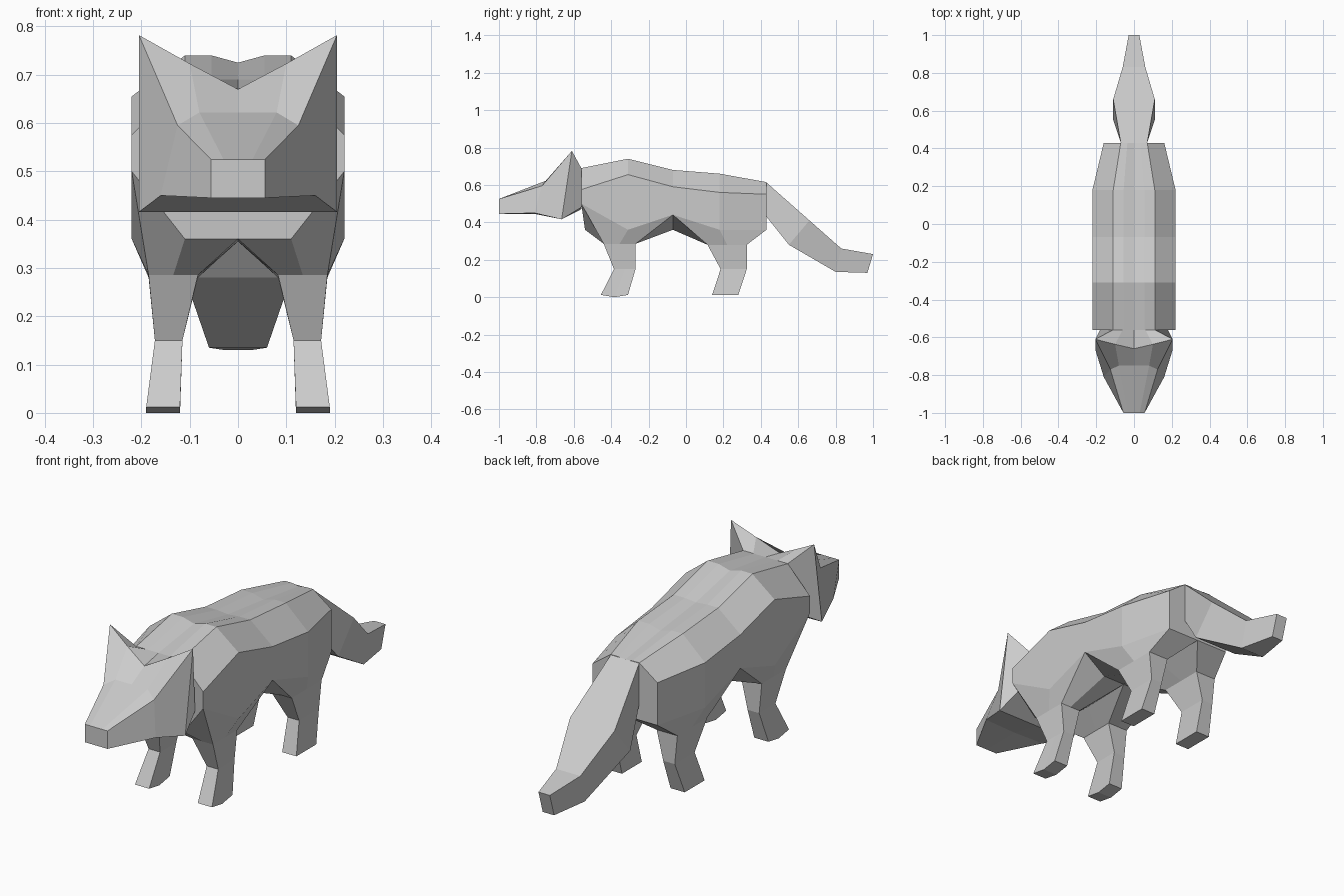
import bpy, bmesh

if "Cube" in bpy.data.objects:
    bpy.data.objects.remove(bpy.data.objects["Cube"])

grey = bpy.data.materials.new("plain grey")
grey.diffuse_color = (0.6, 0.6, 0.6, 1)
grey.use_nodes = True
grey.node_tree.nodes["Principled BSDF"].inputs["Base Color"].default_value = grey.diffuse_color


def loft(bm, rings, closed=False):
    """Skin consecutive rings of points; return the vertex rings."""
    vr = [[bm.verts.new(p) for p in r] for r in rings]
    for a, b in zip(vr, vr[1:]):
        n = len(a)
        for i in range(n if closed else n - 1):
            j = (i + 1) % n
            bm.faces.new((a[i], a[j], b[j], b[i]))
    return vr


def finish(bm, name):
    """Mirror the half across x, weld the seam and make a flat-shaded object."""
    bmesh.ops.remove_doubles(bm, verts=bm.verts, dist=0.0005)
    dup = bmesh.ops.duplicate(bm, geom=bm.verts[:] + bm.edges[:] + bm.faces[:])
    for v in [g for g in dup["geom"] if isinstance(g, bmesh.types.BMVert)]:
        v.co.x *= -1
    bmesh.ops.remove_doubles(bm, verts=bm.verts, dist=0.0005)
    bmesh.ops.dissolve_degenerate(bm, edges=bm.edges, dist=0.0005)
    bmesh.ops.recalc_face_normals(bm, faces=bm.faces)
    me = bpy.data.meshes.new(name)
    bm.to_mesh(me)
    bm.free()
    me.materials.append(grey)
    ob = bpy.data.objects.new(name, me)
    bpy.context.collection.objects.link(ob)
    return ob


# Torso: y, centre z, ridge z, side z, lower z, ridge x, side x
bm = bmesh.new()
sections = [(-.56, .69, .69, .575, .50, .11, .22),
            (-.31, .725, .74, .655, .36, .11, .22),
            (-.07, .675, .68, .59, .44, .11, .22),
            (.18, .645, .66, .56, .36, .11, .22),
            (.43, .61, .615, .55, .36, .07, .16)]
half = [[(0, y, zc), (rx * .5, y, zr), (rx, y, zr), (sx, y, zs), (sx, y, zl)]
        for y, zc, zr, zs, zl, rx, sx in sections]
loft(bm, half)

# Chest and rump caps
chest = [(.11, -.54, .36), (0, -.54, .36)]
waist = [(.11, -.07, .36), (0, -.07, .36)]
rump = [(.09, .43, .36), (0, .43, .36)]
for end, low in ((half[0], chest), (half[-1], rump)):
    bm.faces.new([bm.verts.new(p) for p in end + low])


# Legs grow out of the open underside
def leg_ring(y0, y1, xi, xo, z, zm=None):
    xm, ym = (xi + xo) / 2, (y0 + y1) / 2
    zm = z if zm is None else zm
    return [(xo, y0, z), (xm, y0, z), (xi, y0, z), (xi, ym, zm),
            (xi, y1, z), (xm, y1, z), (xo, y1, z), (xo, ym, zm)]


def leg(i, front, back, rings):
    """Leg below torso sections i to i+2."""
    a, b, c = (half[k][-1] for k in (i, i + 1, i + 2))
    top = [a, *front, (0, b[1], .355), *reversed(back), c, b]
    foot = loft(bm, [top] + rings, True)[-1]
    bm.faces.new((foot[0], foot[1], foot[2], foot[3], foot[7]))
    bm.faces.new((foot[7], foot[3], foot[4], foot[5], foot[6]))


leg(0, chest, waist, [leg_ring(-.44, -.27, .083, .185, .285),
                      leg_ring(-.385, -.27, .115, .172, .15),
                      leg_ring(-.455, -.31, .12, .19, .012, 0)])
leg(2, waist, rump, [leg_ring(.115, .325, .083, .185, .28),
                     leg_ring(.185, .325, .115, .172, .15),
                     leg_ring(.14, .28, .12, .19, .012)])
finish(bm, "body_with_legs")

# Tail: top y, top z, bottom y, bottom z, half width
bm = bmesh.new()
tail = loft(bm, [[(0, ty, tz), (w, ty, tz), (w, by, bz), (0, by, bz)]
                 for ty, tz, by, bz, w in [(.43, .613, .43, .43, .07),
                                           (.66, .41, .55, .28, .11),
                                           (.83, .26, .80, .135, .06),
                                           (1.0, .23, .97, .13, .028)]])
for r in (tail[0], tail[-1]):
    bm.faces.new(r)
finish(bm, "tail")

# Head: muzzle tip, brow, ears and cheeks, nape
bm = bmesh.new()
head = loft(bm, [
    [(0, -1, .525), (.03, -1, .525), (.056, -1, .525), (.056, -1, .445), (0, -1, .445)],
    [(0, -.75, .622), (.08, -.75, .622), (.125, -.77, .595), (.16, -.81, .45), (0, -.81, .445)],
    [(0, -.66, .67), (.1, -.637, .723), (.205, -.61, .782), (.205, -.665, .416), (0, -.665, .416)],
    [(0, -.56, .69), (.06, -.56, .69), (.11, -.56, .69), (.18, -.56, .48), (0, -.56, .47)]])
for r in (head[0], head[-1]):
    bm.faces.new(r)
finish(bm, "head_with_ears")
